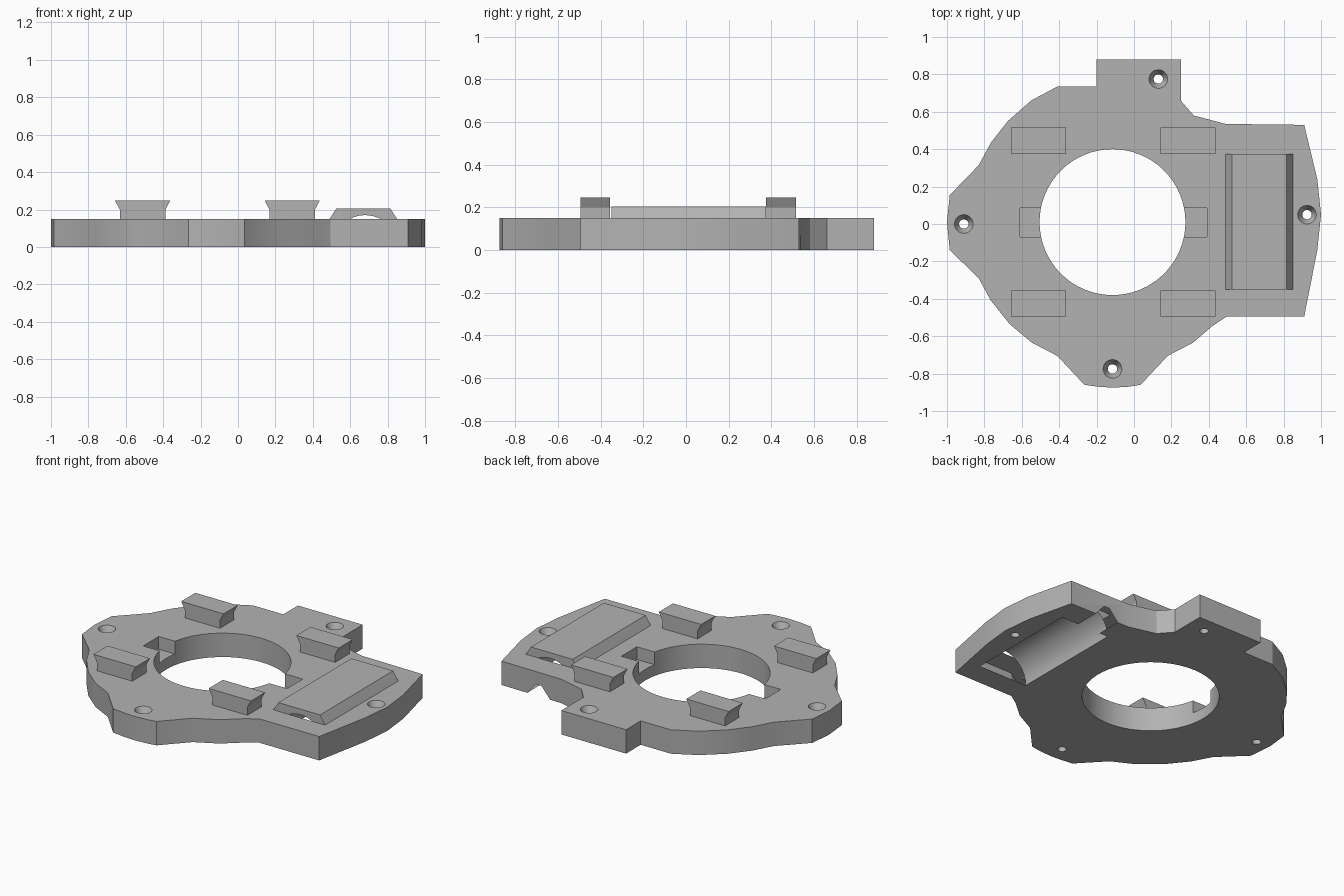
import bpy
import bmesh
import math
from mathutils import Matrix, Vector

if "Cube" in bpy.data.objects:
    bpy.data.objects.remove(bpy.data.objects["Cube"], do_unlink=True)

GREY = (0.45, 0.45, 0.45, 1)
mat = bpy.data.materials.new("plain grey")
mat.use_nodes = True
mat.diffuse_color = GREY
mat.node_tree.nodes["Principled BSDF"].inputs["Base Color"].default_value = GREY

THICK = 0.15
BORE = (-0.115, 0.01)


def finish(bm, name):
    """Turn a bmesh into a named grey object."""
    bmesh.ops.recalc_face_normals(bm, faces=bm.faces)
    mesh = bpy.data.meshes.new(name)
    bm.to_mesh(mesh)
    bm.free()
    mesh.materials.append(mat)
    obj = bpy.data.objects.new(name, mesh)
    bpy.context.collection.objects.link(obj)
    return obj


def extrude(name, points, direction):
    """Extrude a closed loop of 3D points along a direction."""
    bm = bmesh.new()
    face = bm.faces.new([bm.verts.new(p) for p in points])
    new = bmesh.ops.extrude_face_region(bm, geom=[face])["geom"]
    verts = [v for v in new if isinstance(v, bmesh.types.BMVert)]
    bmesh.ops.translate(bm, verts=verts, vec=Vector(direction))
    return finish(bm, name)


def prism_y(name, profile, y0, y1):
    """Extrude an xz profile from y0 to y1."""
    return extrude(name, [(x, y0, z) for x, z in profile], (0, y1 - y0, 0))


def cone(name, x, y, z0, z1, r0, r1, sides=32):
    bm = bmesh.new()
    place = Matrix.Translation((x, y, (z0 + z1) / 2))
    bmesh.ops.create_cone(bm, cap_ends=True, segments=sides, radius1=r0,
                          radius2=r1, depth=z1 - z0, matrix=place)
    return finish(bm, name)


def combine(target, tool, operation):
    """Apply a boolean to the target and remove the tool."""
    tool.hide_render = True
    mod = target.modifiers.new("boolean", "BOOLEAN")
    mod.operation = operation
    mod.solver = "EXACT"
    mod.object = tool
    bpy.context.view_layer.objects.active = target
    bpy.ops.object.modifier_apply(modifier=mod.name)
    bpy.data.objects.remove(tool, do_unlink=True)


def smooth(obj):
    bpy.ops.object.select_all(action="DESELECT")
    obj.select_set(True)
    bpy.context.view_layer.objects.active = obj
    bpy.ops.object.shade_smooth_by_angle(angle=math.radians(25))


# Plate outline, clockwise from the back tab
outline = [
    (-.2, .88), (.25, .88), (.25, .66), (.32, .58), (.49, .535), (.91, .53),
    (.98, .24), (1, .05), (.98, -.14), (.91, -.495), (.495, -.495),
    (.42, -.545), (.315, -.635), (.18, -.705), (.035, -.86), (-.03, -.87),
    (-.115, -.875), (-.19, -.87), (-.265, -.86), (-.41, -.705),
    (-.545, -.635), (-.665, -.535), (-.765, -.41), (-.83, -.29),
    (-.985, -.14), (-1, .01), (-.985, .155), (-.83, .315), (-.765, .435),
    (-.675, .55), (-.55, .66), (-.41, .735), (-.2, .735)]
plate = extrude("base_plate", [(x, y, 0) for x, y in outline], (0, 0, THICK))

# Raised housing with sloped long sides
housing = prism_y("housing", [(.49, .1), (.49, THICK), (.525, .205),
                              (.815, .205), (.85, THICK), (.85, .1)],
                  -.35, .375)
combine(plate, housing, "UNION")

# Round pocket under the housing and the channel leading to the back edge
arc = [(.68 + .17 * math.cos(a), .17 * math.sin(a))
       for a in (math.pi * i / 24 for i in range(25))]
pocket = prism_y("pocket", [(.51, -.1)] + arc[::-1] + [(.85, -.1)], -.35, .375)
combine(plate, pocket, "DIFFERENCE")
channel = prism_y("channel", [(.56, -.05), (.57, 0), (.63, .07), (.67, .07),
                              (.73, 0), (.73, -.05)], .3, .6)
combine(plate, channel, "DIFFERENCE")

# Central bore with a shallow notch on each side
combine(plate, cone("bore", *BORE, -.1, .3, .39, .39, 64), "DIFFERENCE")
notches = prism_y("notches", [(-.61, .07), (.39, .07), (.39, .3), (-.61, .3)],
                  -.07, .085)
combine(plate, notches, "DIFFERENCE")

# Countersunk screw holes
for x, y in [(-.91, 0), (.13, .775), (.925, .05), (-.115, -.775)]:
    combine(plate, cone("hole", x, y, -.1, .3, .025, .025), "DIFFERENCE")
    combine(plate, cone("sink", x, y, THICK - .05, THICK + .05, .025, .075),
            "DIFFERENCE")
smooth(plate)

# Four flared clips around the bore
for side, x in (("right", -.51), ("left", .29)):
    for end, y in (("front", -.425), ("back", .445)):
        half = [(.122, THICK - .01), (.122, .2), (.147, .247)]
        profile = [(x + w, z) for w, z in half]
        profile += [(x - w, z) for w, z in reversed(half)]
        prism_y(f"{end}_{side}_clip", profile, y - .07, y + .07)
